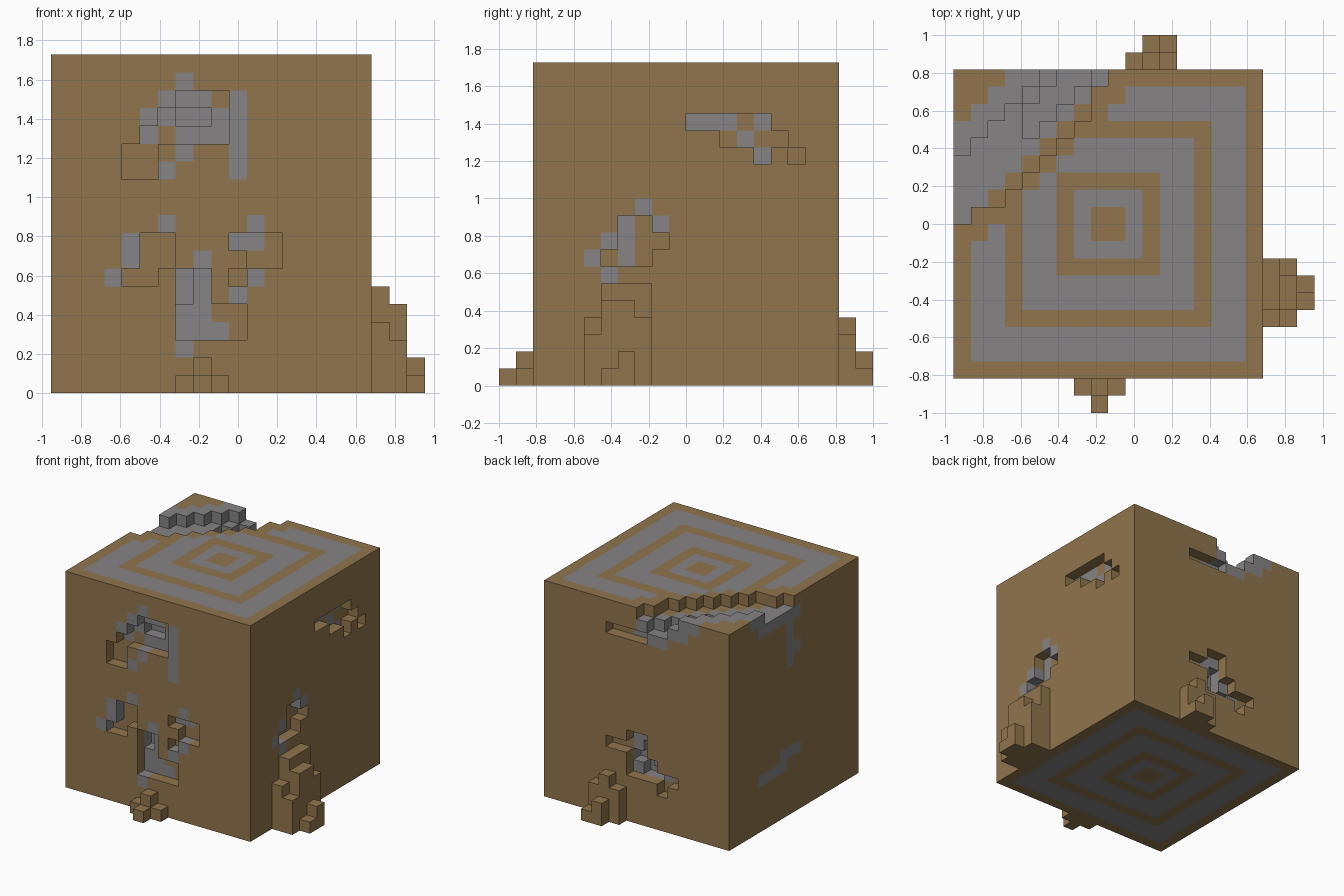
import bpy
import bmesh
from mathutils import Vector

cube = bpy.data.objects.get("Cube")
if cube:
    bpy.data.objects.remove(cube, do_unlink=True)

UNIT = 1 / 11                       # edge of one block
ORIGIN = Vector((-10.5, -11, 0))    # grid corner, in blocks
BARK, WOOD = 0, 1
SIDE, HEIGHT, Y0 = 18, 19, 2        # trunk size and first row in y


def make_material(name, rgb):
    mat = bpy.data.materials.new(name)
    mat.use_nodes = True
    mat.diffuse_color = (*rgb, 1)
    bsdf = mat.node_tree.nodes["Principled BSDF"]
    bsdf.inputs["Base Color"].default_value = (*rgb, 1)
    bsdf.inputs["Roughness"].default_value = 0.9
    return mat


MATERIALS = [make_material("tan_bark", (0.28, 0.178, 0.073)),
             make_material("grey_wood", (0.238, 0.229, 0.231))]


def build(name, blocks):
    """Make one mesh from the exposed faces of a set of blocks."""
    bm = bmesh.new()
    corners = {}

    def corner(p):
        key = tuple(p)
        if key not in corners:
            corners[key] = bm.verts.new((Vector(key) + ORIGIN) * UNIT)
        return corners[key]

    for cell, colour in blocks.items():
        for axis in range(3):
            u, v = (axis + 1) % 3, (axis + 2) % 3
            for side in (0, 1):
                near = list(cell)
                near[axis] += 2 * side - 1
                if tuple(near) in blocks:
                    continue
                quad = []
                for du, dv in ((0, 0), (1, 0), (1, 1), (0, 1)):
                    p = list(cell)
                    p[axis] += side
                    p[u] += du
                    p[v] += dv
                    quad.append(corner(p))
                face = bm.faces.new(quad if side else quad[::-1])
                face.material_index = colour
    mesh = bpy.data.meshes.new(name)
    bm.to_mesh(mesh)
    bm.free()
    for mat in MATERIALS:
        mesh.materials.append(mat)
    obj = bpy.data.objects.new(name, mesh)
    bpy.context.collection.objects.link(obj)
    return obj


# Solid trunk with square growth rings
GREY_RINGS = {1, 2, 4, 5, 7}
trunk = {}
for i in range(SIDE):
    for j in range(SIDE):
        ring = min(i, j, SIDE - 1 - i, SIDE - 1 - j)
        for k in range(HEIGHT):
            trunk[i, j + Y0, k] = WOOD if ring in GREY_RINGS else BARK

# Diagonal gash across the top corner
TOP = HEIGHT - 1
for i in range(SIDE):
    for j in range(Y0, Y0 + SIDE):
        d = j - i
        if d > 14:                              # loose corner, grey along the cut
            trunk[i, j, TOP] = WOOD if d < 17 else BARK
            if d == 15:
                trunk[i, j, TOP - 1] = WOOD
        elif d > 10 or (d == 10 and 1 < i < 8):
            del trunk[i, j, TOP]
            trunk[i, j, TOP - 1] = WOOD if d > 10 else BARK
            if d in (12, 13) and i > 3:
                del trunk[i, j, TOP - 1]
                trunk[i, j, TOP - 2] = WOOD
        elif d in (9, 10):
            trunk[i, j, TOP] = BARK

# Side damage: g = grey on the surface, G / T = one block deep with a grey / tan
# floor, D = two blocks deep with a grey floor. Rows run from the top row down.
FACES = {
    "front": lambda a, k, depth: (a, Y0 + depth, k),
    "back": lambda a, k, depth: (a, Y0 + SIDE - 1 - depth, k),
    "left": lambda a, k, depth: (SIDE - 1 - depth, a, k),
    "right": lambda a, k, depth: (depth, a, k),
}
DAMAGE = [
    ("front", 4, 17, ["...g",
                      "..gGGTg",
                      ".gGDDGg",
                      ".GTGGGg",
                      "TT.g..g",
                      "TTg...g"]),
    ("front", 3, 9, ["...g....g",
                     ".gTT...GGT",
                     ".gTT.g..TT",
                     "gTT.DG.Tg",
                     "....DG.g",
                     "....GGTT",
                     "....GGGT",
                     "....g"]),
    ("left", 11, 15, ["GGGTG",
                      "..TGTT",
                      "....G.T"]),
    ("left", 5, 10, ["...g",
                     "..GTg",
                     ".gGTT",
                     "gTGT",
                     ".g"]),
    ("back", 5, 7, ["...GG",
                    "...DGTT",
                    "..GDD",
                    "TGDDG",
                    ".T"]),
    ("back", 8, 16, ["GGTT"]),
    ("right", 10, 17, ["g",
                       ".g",
                       ".g",
                       "gg",
                       ".g"]),
    ("right", 10, 5, ["ggg",
                      "..gggg"]),
]
for side, start, top, rows in DAMAGE:
    place = FACES[side]
    for r, row in enumerate(rows):
        for c, mark in enumerate(row):
            if mark == ".":
                continue
            depth = {"g": 0, "G": 1, "T": 1, "D": 2}[mark]
            for n in range(depth):
                trunk.pop(place(start + c, top - r, n), None)
            floor = place(start + c, top - r, depth)
            if floor in trunk:
                trunk[floor] = BARK if mark == "T" else WOOD

build("trunk", trunk)

# Rubble heaps: height of each column of blocks
HEAPS = {
    "front_rubble": {(7, 1): 1, (8, 1): 2, (9, 1): 1, (8, 0): 1},
    "back_rubble": {(10, 20): 3, (11, 20): 4, (12, 20): 3,
                    (11, 21): 2, (12, 21): 1},
    "left_rubble": {(18, 5): 4, (18, 6): 6, (18, 7): 6, (18, 8): 6,
                    (19, 5): 3, (19, 6): 5, (19, 7): 5, (19, 8): 4,
                    (20, 6): 1, (20, 7): 2},
}
for name, columns in HEAPS.items():
    build(name, {(i, j, k): BARK for (i, j), h in columns.items() for k in range(h)})
